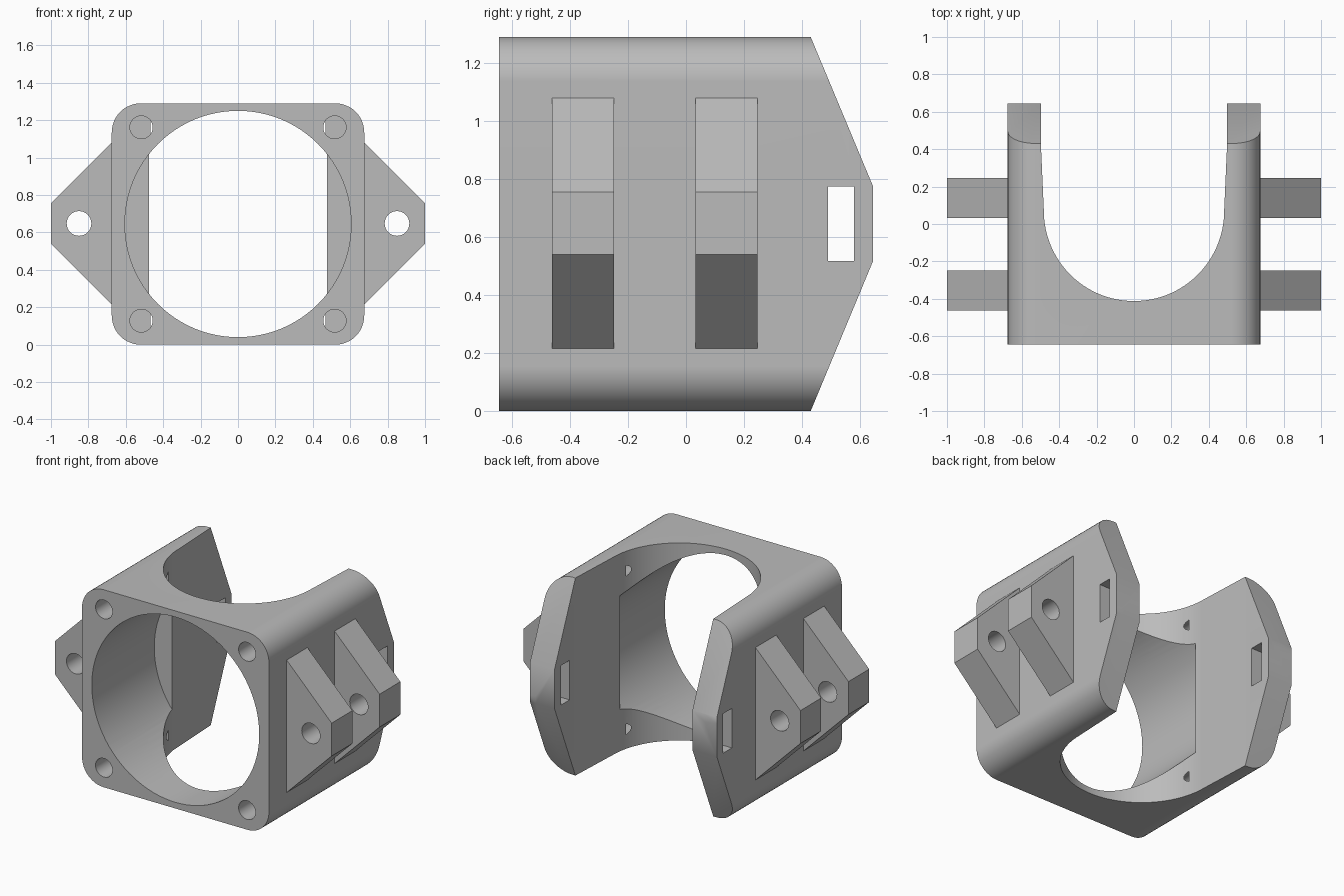
import bpy, bmesh
from math import cos, sin, pi, radians

cube = bpy.data.objects.get("Cube")
if cube:
    bpy.data.objects.remove(cube, do_unlink=True)

MID = 0.645  # height of the bore axis and half the body length

grey = bpy.data.materials.new("plain grey")
grey.use_nodes = True
grey.diffuse_color = (0.5, 0.5, 0.5, 1)
grey.node_tree.nodes["Principled BSDF"].inputs["Base Color"].default_value = (0.5, 0.5, 0.5, 1)


def arc(cx, cy, r, start, end, n):
    """Points on an arc, angles in degrees."""
    angles = [radians(start + (end - start) * i / n) for i in range(n + 1)]
    return [(cx + r * cos(a), cy + r * sin(a)) for a in angles]


def circle(cx, cy, r, n=48):
    return arc(cx, cy, r, 0, 360, n)[:-1]


def prism(name, points, axis, lo, hi):
    """Extrude a 2D outline from lo to hi along one axis."""
    place = {"x": lambda a, b, t: (t, a, b),
             "y": lambda a, b, t: (a, t, b),
             "z": lambda a, b, t: (a, b, t)}[axis]
    bm = bmesh.new()
    rings = [[bm.verts.new(place(a, b, t)) for a, b in points] for t in (lo, hi)]
    bm.faces.new(rings[0])
    bm.faces.new(rings[1])
    n = len(points)
    for i in range(n):
        j = (i + 1) % n
        bm.faces.new((rings[0][i], rings[0][j], rings[1][j], rings[1][i]))
    bmesh.ops.recalc_face_normals(bm, faces=bm.faces)
    mesh = bpy.data.meshes.new(name)
    bm.to_mesh(mesh)
    bm.free()
    mesh.materials.append(grey)
    obj = bpy.data.objects.new(name, mesh)
    bpy.context.collection.objects.link(obj)
    return obj


def select(obj):
    bpy.ops.object.select_all(action="DESELECT")
    obj.select_set(True)
    bpy.context.view_layer.objects.active = obj


def cut(obj, tool, operation="DIFFERENCE"):
    """Apply a boolean and remove the tool."""
    tool.hide_render = True
    mod = obj.modifiers.new("cut", "BOOLEAN")
    mod.operation = operation
    mod.solver = "EXACT"
    mod.object = tool
    select(obj)
    bpy.ops.object.modifier_apply(modifier=mod.name)
    bpy.data.objects.remove(tool, do_unlink=True)


def finish(obj):
    select(obj)
    bpy.ops.object.shade_smooth_by_angle(angle=radians(25))
    mod = obj.modifiers.new("even shading", "WEIGHTED_NORMAL")
    mod.keep_sharp = True


# Body: rounded square tube outline along y
W, H, R = 0.675, 2 * MID, 0.155
outline = []
for i, (cx, cz) in enumerate([(W - R, H - R), (R - W, H - R), (R - W, R), (W - R, R)]):
    outline += arc(cx, cz, R, 90 * i, 90 * i + 90, 12)
body = prism("body", outline, "y", -MID, MID)

# Rear ends of the side arms taper towards the middle
side = [(-0.645, -0.1), (-0.645, 1.39), (0.43, 1.39), (0.43, H),
        (MID, 0.775), (MID, 0.517), (0.43, 0), (0.43, -0.1)]
cut(body, prism("side_profile", side, "x", -1, 1), "INTERSECT")

# Vertical U-shaped opening between the arms
opening = arc(0, 0.07, 0.482, 180, 360, 64)
opening += [(0.498, 0.43), (0.498, 0.8), (-0.498, 0.8), (-0.498, 0.43)]
cut(body, prism("opening", opening, "z", -0.2, 1.5))

# Round bore from the front, ending halfway
cut(body, prism("bore", circle(0, MID, 0.605, 96), "y", -0.8, 0.0))

# Corner screw holes and arm slots
for sx in (-1, 1):
    for sz in (-1, 1):
        hole = circle(sx * 0.517, MID + sz * 0.517, 0.061, 32)
        cut(body, prism("screw_hole", hole, "y", -0.8, -0.05))
slot = [(0.49, 0.517), (0.58, 0.517), (0.58, 0.775), (0.49, 0.775)]
cut(body, prism("slot", slot, "x", -1, 1))
finish(body)

# Drilled mounting lugs, two on each side
for sx, side_name in ((1, "left"), (-1, "right")):
    for y, place_name in ((-0.355, "front"), (0.14, "rear")):
        lug_outline = [(0.64, 0.18), (1.0, 0.54), (1.0, 0.755), (0.64, 1.115)]
        lug = prism(f"{side_name}_{place_name}_lug", [(sx * x, z) for x, z in lug_outline],
                    "y", y - 0.107, y + 0.107)
        cut(lug, prism("pin_hole", circle(sx * 0.85, 0.648, 0.066, 32), "y", y - 0.3, y + 0.3))
        finish(lug)
